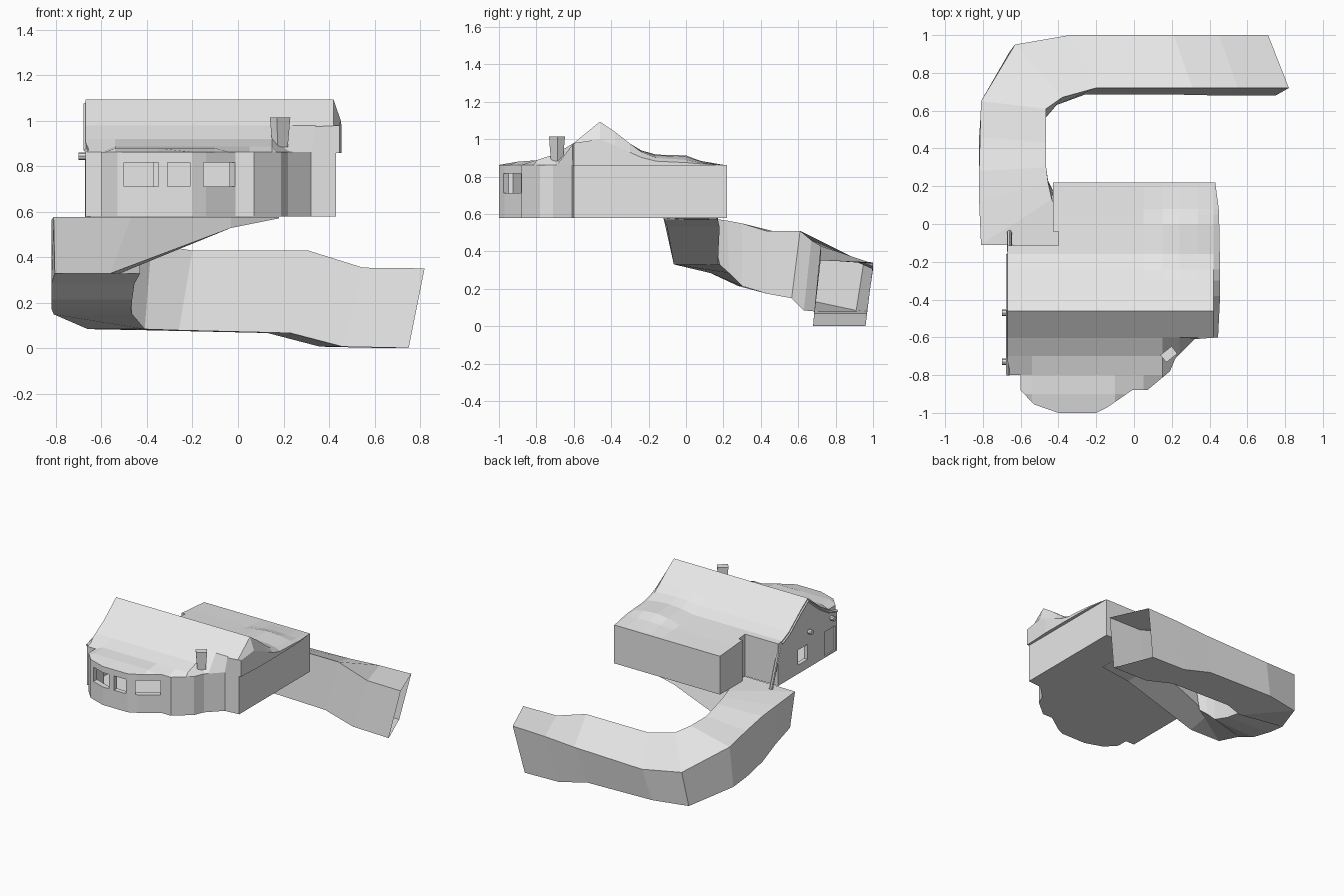
import bpy, bmesh, math
from mathutils import Vector

if "Cube" in bpy.data.objects:
    bpy.data.objects.remove(bpy.data.objects["Cube"])

plaster = bpy.data.materials.new("pale_grey")
plaster.use_nodes = True
plaster.diffuse_color = (0.8, 0.8, 0.8, 1)
plaster.node_tree.nodes["Principled BSDF"].inputs["Base Color"].default_value = (0.8, 0.8, 0.8, 1)


def finish(name, bm):
    bmesh.ops.recalc_face_normals(bm, faces=bm.faces)
    mesh = bpy.data.meshes.new(name)
    bm.to_mesh(mesh)
    bm.free()
    mesh.materials.append(plaster)
    obj = bpy.data.objects.new(name, mesh)
    bpy.context.collection.objects.link(obj)
    return obj


def box(name, centre, size, angle=0.0, taper=1.0):
    bm = bmesh.new()
    bmesh.ops.create_cube(bm, size=1)
    low = [v for v in bm.verts if v.co.z < 0]
    bmesh.ops.scale(bm, vec=(taper, taper, 1), verts=low)
    bmesh.ops.scale(bm, vec=size, verts=bm.verts)
    obj = finish(name, bm)
    obj.location = centre
    obj.rotation_euler.z = angle
    return obj


def beam(name, a, b, radius, sides=8):
    a, b = Vector(a), Vector(b)
    bm = bmesh.new()
    bmesh.ops.create_cone(bm, cap_ends=True, segments=sides, radius1=radius,
                          radius2=radius, depth=(b - a).length)
    obj = finish(name, bm)
    obj.location = (a + b) / 2
    obj.rotation_mode = 'QUATERNION'
    obj.rotation_quaternion = (b - a).to_track_quat('Z', 'Y')
    return obj


def floor_face(points, z):
    bm = bmesh.new()
    bm.faces.new([bm.verts.new((x, y, z)) for x, y in points])
    return bm


def extrude_up(bm, height):
    geom = bmesh.ops.extrude_face_region(bm, geom=bm.faces[:])["geom"]
    top = [v for v in geom if isinstance(v, bmesh.types.BMVert)]
    bmesh.ops.translate(bm, vec=(0, 0, height), verts=top)
    return top


def interp(table, t):
    for (t0, v0), (t1, v1) in zip(table, table[1:]):
        if t <= t1:
            return v0 + (v1 - v0) * max(0, t - t0) / (t1 - t0)
    return table[-1][1]


FLOOR, EAVE = 0.58, 0.86

# Shared outline: back left notch, left wall, front bay
outline = [(-0.43, 0.22), (-0.43, -0.04), (-0.4, -0.04), (-0.4, -0.115), (-0.67, -0.115),
           (-0.67, -0.8), (-0.6, -0.8), (-0.6, -0.88), (-0.53, -0.955), (-0.4, -1.0),
           (-0.2, -1.0), (-0.14, -0.97), (-0.01, -0.88), (0.07, -0.88), (0.19, -0.78),
           (0.22, -0.71), (0.32, -0.61)]
wall_end = [(0.43, -0.6), (0.43, 0.22)]
roof_end = [(0.445, -0.6), (0.455, -0.4), (0.455, -0.2), (0.45, 0.07), (0.43, 0.22)]
room = [(-0.37, 0.18), (-0.37, -0.16), (-0.64, -0.16), (-0.64, -0.76), (-0.56, -0.76),
        (-0.56, -0.86), (-0.5, -0.925), (-0.39, -0.965), (-0.21, -0.965), (-0.16, -0.94),
        (-0.03, -0.845), (0.06, -0.845), (0.16, -0.76), (0.3, -0.57), (0.4, -0.57), (0.4, 0.18)]

# House walls
bm = floor_face(outline + wall_end, FLOOR)
extrude_up(bm, EAVE - FLOOR)
walls = finish("house_walls", bm)

# Hollow room, window openings and door recess
bm = floor_face(room, FLOOR + 0.01)
extrude_up(bm, EAVE - FLOOR - 0.02)
cutters = [finish("room_cutter", bm)]
openings = [((-0.425, -0.95, 0.765), (0.15, 0.16, 0.105), 0),
            ((-0.26, -0.97, 0.765), (0.10, 0.12, 0.105), 0),
            ((-0.085, -0.925, 0.765), (0.165, 0.10, 0.105), math.atan2(0.09, 0.13)),
            ((-0.66, -0.40, 0.70), (0.08, 0.11, 0.11), 0),
            ((-0.67, -0.72, 0.68), (0.02, 0.12, 0.18), 0)]
cutters += [box("opening_cutter", *opening) for opening in openings]
for cutter in cutters:
    cutter.hide_render = True
    mod = walls.modifiers.new("opening", 'BOOLEAN')
    mod.operation = 'DIFFERENCE'
    mod.object = cutter
    mod.solver = 'EXACT'
bpy.context.view_layer.update()
baked = bpy.data.meshes.new_from_object(walls.evaluated_get(bpy.context.evaluated_depsgraph_get()))
walls.modifiers.clear()
walls.data = baked
for cutter in cutters:
    bpy.data.objects.remove(cutter)

# Roof: swept gable with a soft swelling at the back and low eaves round the bay
slope = [(-1.0, 0.862), (-0.9, 0.88), (-0.8, 0.888), (-0.7, 0.92), (-0.6, 0.98), (-0.46, 1.094),
         (-0.38, 1.04), (-0.24, 0.93), (-0.16, 0.893), (0.05, 0.874), (0.22, 0.862)]
swell_y = [(-0.3, 0), (-0.16, 0.025), (0.0, 0.035), (0.08, 0.012), (0.2, 0)]
swell_x = [(0.05, 0), (0.15, 0.7), (0.24, 1), (0.34, 0.8), (0.44, 0.2)]


def roof_height(x, y, on_rim):
    z = interp(slope, y) + interp(swell_y, y) * interp(swell_x, x)
    if on_rim and y < -0.605 and -0.66 < x < 0.33 or y < -0.79 and x < -0.6:
        z = EAVE + 0.003
    if x > 0.425:
        z = EAVE + (z - EAVE) * 0.6
    if x > 0.425 and y < -0.55:
        z = interp(slope, y)
    return z


bm = floor_face(outline + roof_end, EAVE)
cuts = [((0, y, 0), (0, 1, 0)) for y, _ in slope[1:-1] + swell_y]
cuts += [((x, 0, 0), (1, 0, 0)) for x in (-0.54, -0.35, -0.1, 0.05, 0.15, 0.24, 0.34, 0.42)]
for co, no in cuts:
    bmesh.ops.bisect_plane(bm, geom=bm.verts[:] + bm.edges[:] + bm.faces[:],
                           plane_co=co, plane_no=no, dist=0.0005)
rim = {(round(v.co.x, 4), round(v.co.y, 4)) for v in bm.verts if v.is_boundary}
for v in extrude_up(bm, 0.01):
    v.co.z = roof_height(v.co.x, v.co.y, (round(v.co.x, 4), round(v.co.y, 4)) in rim)
finish("house_roof", bm)

# Gable rafters, beam ends and leaning post on the right side
for (y0, z0), (y1, z1) in zip(slope[2:8], slope[3:9]):
    beam("gable_rafter", (-0.668, y0, z0 - 0.018), (-0.668, y1, z1 - 0.018), 0.01, 4)
for y in (-0.47, -0.73):
    beam("beam_end", (-0.70, y, 0.845), (-0.64, y, 0.845), 0.017)
beam("leaning_post", (-0.66, -0.045, FLOOR), (-0.66, -0.14, 0.85), 0.013)

# Chimney
box("chimney", (0.185, -0.69, 0.95), (0.075, 0.05, 0.13), math.radians(38), 0.75)

# Winding tunnel: inner edge, outer edge (x, y, top), bottom height, shift of the bottom edge
sections = [((0.18, 0.17, 0.578), (0.18, -0.12, 0.578), 0.572, (0, 0)),
            ((-0.03, 0.16, 0.578), (-0.03, -0.12, 0.578), 0.53, (0, 0.02)),
            ((-0.43, 0.12, 0.578), (-0.47, -0.115, 0.578), 0.33, (-0.09, 0.05)),
            ((-0.435, 0.13, 0.578), (-0.81, -0.11, 0.578), 0.33, (0.005, 0.05)),
            ((-0.455, 0.22, 0.565), (-0.82, 0.12, 0.565), 0.285, (0, 0.01)),
            ((-0.465, 0.3, 0.55), (-0.82, 0.28, 0.55), 0.215, (0, 0)),
            ((-0.465, 0.43, 0.51), (-0.815, 0.46, 0.51), 0.175, (-0.005, 0)),
            ((-0.465, 0.61, 0.51), (-0.81, 0.65, 0.46), 0.15, (0, -0.045)),
            ((-0.38, 0.67, 0.46), (-0.63, 0.95, 0.34), 0.085, (-0.03, -0.04)),
            ((-0.2, 0.72, 0.43), (-0.34, 1.0, 0.305), 0.08, (-0.06, -0.035)),
            ((0.31, 0.72, 0.43), (0.21, 1.0, 0.32), 0.068, (-0.08, -0.035)),
            ((0.55, 0.72, 0.355), (0.45, 1.0, 0.335), 0.008, (-0.09, -0.04)),
            ((0.82, 0.72, 0.352), (0.71, 1.0, 0.342), 0.002, (-0.07, -0.04))]
bm = bmesh.new()
rings = []
for (ix, iy, iz), (ox, oy, oz), low, (sx, sy) in sections:
    corners = [(ix, iy, iz), (ox, oy, oz), (ox + sx, oy + sy, low), (ix + sx, iy + sy, low)]
    rings.append([bm.verts.new(c) for c in corners])
for a, b in zip(rings, rings[1:]):
    for i in range(4):
        j = (i + 1) % 4
        bm.faces.new((a[i], a[j], b[j], b[i]))
finish("winding_tunnel", bm)
